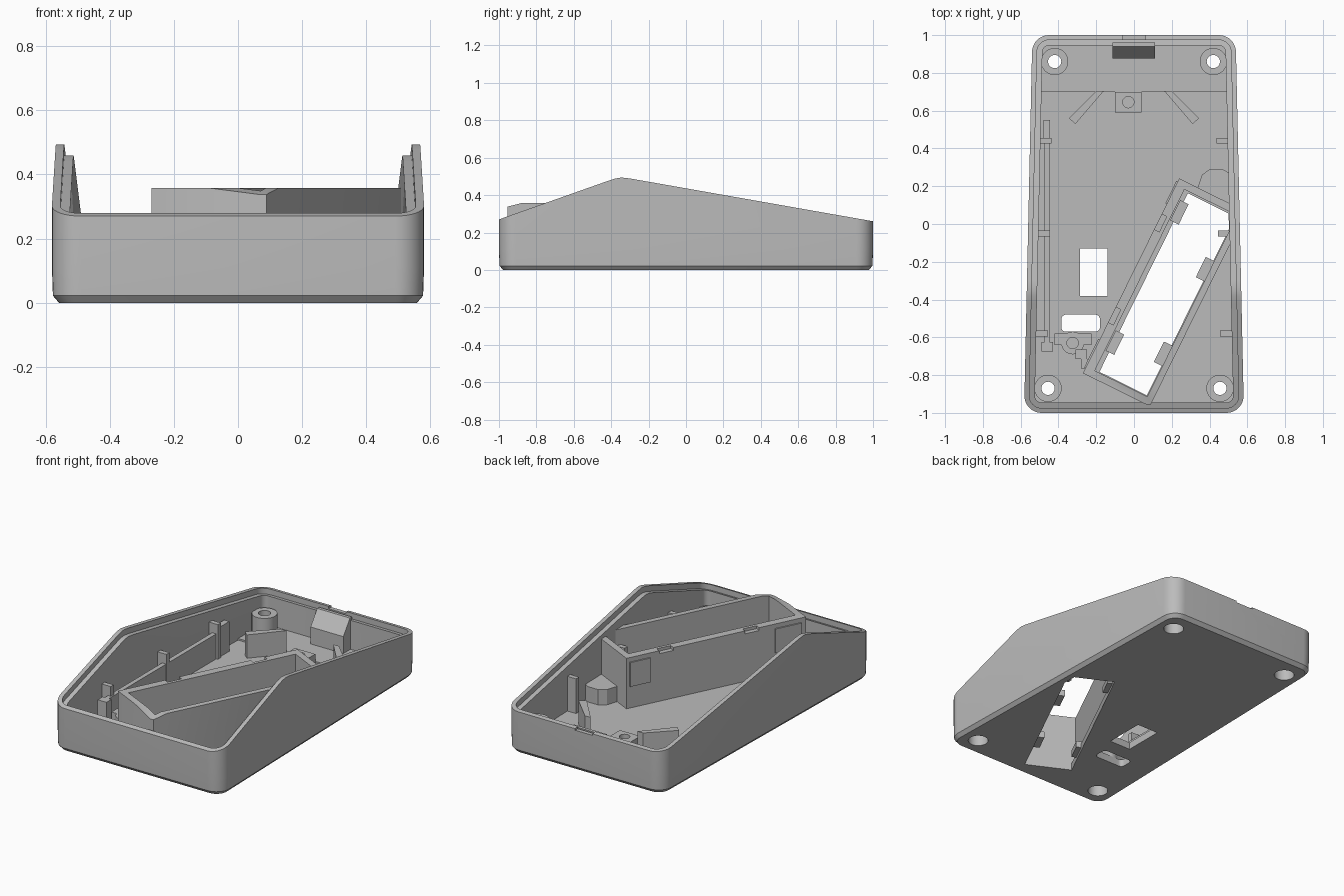
import bpy, bmesh, math
from mathutils import Vector

if "Cube" in bpy.data.objects:
    bpy.data.objects.remove(bpy.data.objects["Cube"])

grey = bpy.data.materials.new("plain_grey")
grey.use_nodes = True
colour = (0.5, 0.5, 0.5, 1)
grey.diffuse_color = colour
grey.node_tree.nodes["Principled BSDF"].inputs["Base Color"].default_value = colour

FLOOR = 0.045
WALL = 0.055


def loft(name, rings):
    """Closed solid through equal-length rings of 3D points."""
    bm = bmesh.new()
    loops = [[bm.verts.new(p) for p in ring] for ring in rings]
    n = len(loops[0])
    for a, b in zip(loops, loops[1:]):
        for i in range(n):
            j = (i + 1) % n
            bm.faces.new((a[i], a[j], b[j], b[i]))
    bm.faces.new(loops[0])
    bm.faces.new(loops[-1])
    bmesh.ops.recalc_face_normals(bm, faces=bm.faces)
    mesh = bpy.data.meshes.new(name)
    bm.to_mesh(mesh)
    bm.free()
    mesh.materials.append(grey)
    obj = bpy.data.objects.new(name, mesh)
    bpy.context.collection.objects.link(obj)
    return obj


def prism(name, pts, z0, z1):
    return loft(name, [[(x, y, z) for x, y in pts] for z in (z0, z1)])


def side_prism(name, pts, x0, x1):
    return loft(name, [[(x, y, z) for y, z in pts] for x in (x0, x1)])


def rect(x0, x1, y0, y1):
    return [(x0, y0), (x1, y0), (x1, y1), (x0, y1)]


def circle(x, y, r, n=32):
    return [(x + r * math.cos(math.tau * i / n), y + r * math.sin(math.tau * i / n)) for i in range(n)]


def rounded(corners, r, n=8):
    """Round four corners given anticlockwise from the back right."""
    pts = []
    for k, (x, y) in enumerate(corners):
        cx = x - math.copysign(r, 1 if k in (0, 3) else -1)
        cy = y - math.copysign(r, 1 if k in (0, 1) else -1)
        for i in range(n + 1):
            a = math.pi / 2 * (k + i / n)
            pts.append((cx + r * math.cos(a), cy + r * math.sin(a)))
    return pts


def outline(inset):
    f, b, e = 0.58 - inset, 0.54 - inset, 1 - inset
    return rounded([(b, e), (-b, e), (-f, -e), (f, -e)], max(0.09 - inset, 0.025))


def boolean(obj, tool, op="DIFFERENCE"):
    mod = obj.modifiers.new(op.lower(), "BOOLEAN")
    mod.operation, mod.object, mod.solver = op, tool, "EXACT"
    bpy.context.view_layer.objects.active = obj
    bpy.ops.object.modifier_apply(modifier=mod.name)
    bpy.data.objects.remove(tool)
    return obj


# Tray shell: chamfered foot, sloping rim, hollow inside
top = [(-1.1, 0.235), (-1, 0.27), (-0.42, 0.475), (-0.38, 0.488), (-0.345, 0.494),
       (-0.3, 0.489), (1, 0.26), (1.1, 0.242)]
levels = [(0.022, 0), (0.003, 0.022), (0, 0.11), (0, 0.7)]
shell = loft("tray_shell", [[(x, y, z) for x, y in outline(i)] for i, z in levels])
boolean(shell, side_prism("above_rim", top + [(1.1, 1), (-1.1, 1)], -1, 1))
boolean(shell, prism("cavity", outline(WALL), FLOOR, 1))

# Stepped ledge inside the rim
lowered = [(y, z - 0.035) for y, z in top]
step = prism("step", outline(0.026), 0.1, 0.9)
boolean(step, side_prism("above_step", lowered + [(1.1, 0.8), (-1.1, 0.8)], -1, 1), "INTERSECT")
boolean(shell, step)
boolean(shell, prism("back_notch", rect(-0.06, 0.06, 0.9, 1.1), 0.25, 0.4))

# Corner screw bosses, counterbored from underneath
for x, y in [(0.42, 0.86), (-0.42, 0.86), (0.455, -0.87), (-0.455, -0.87)]:
    boolean(shell, prism("boss", circle(x, y, 0.072), 0.03, 0.17), "UNION")
    boolean(shell, prism("bore", circle(x, y, 0.058), -0.1, 0.1))
    boolean(shell, prism("screw_hole", circle(x, y, 0.035), 0.05, 0.3))

# Floor windows
boolean(shell, prism("window", rect(-0.285, -0.14, -0.38, -0.13), -0.1, 0.1))
slot = [(-0.18, -0.48), (-0.385, -0.48), (-0.385, -0.57), (-0.18, -0.57)]
boolean(shell, prism("slot", rounded(slot, 0.025), -0.1, 0.1))

# Slanted compartment, open above and below
origin = Vector((-0.27, -0.79))
along = Vector((0.443, 0.896)).normalized()
across = Vector((along.y, -along.x))


def slanted(u0, u1, v0, v1):
    return [tuple(origin + along * u + across * v) for u, v in rect(u0, u1, v0, v1)]


hole = prism("hole", slanted(0.045, 1.1, 0.075, 0.355), -0.1, 0.1)
boolean(hole, prism("hole_limit", outline(WALL + 0.003), -0.2, 0.2), "INTERSECT")
boolean(shell, hole)
bay = prism("compartment_walls", slanted(0, 1.15, 0, 0.395), 0.02, 0.358)
boolean(bay, prism("bay_inside", slanted(0.04, 1.11, 0.05, 0.36), -0.1, 0.6))
boolean(bay, prism("bay_limit", outline(0.045), 0, 0.6), "INTERSECT")
# Lowered front corner and catch notches in the long walls
boolean(bay, side_prism("corner_slope", [(-1.1, 0.3), (-0.87, 0.36), (-0.87, 0.5), (-1.1, 0.5)], -0.1, 0.3))
for u in (0.3, 0.85):
    boolean(bay, prism("catch_notch", slanted(u, u + 0.09, -0.1, 0.03), 0.34, 0.5))

parts = [shell, bay]
for i, (u, v) in enumerate([(0.16, 0.075), (0.93, 0.075), (0.22, 0.33), (0.72, 0.33)]):
    parts.append(prism(f"compartment_tab_{i + 1}", slanted(u, u + 0.12, v - 0.02, v + 0.03), 0.02, 0.06))

# Raised pads outside the compartment wall
for i, (u0, u1) in enumerate([(0.03, 0.2), (1.0, 1.13)]):
    parts.append(prism(f"wall_pad_{i + 1}", slanted(u0, u1, -0.008, 0.01), 0.18, 0.33))

# Low rounded block behind the compartment
block = [(0.33, 0.17), (0.51, 0.09), (0.505, 0.27), (0.47, 0.29), (0.4, 0.29), (0.36, 0.26)]
parts.append(prism("rounded_block", block, 0.04, 0.14))

# Board rail along one side wall
parts.append(prism("side_rail", rect(-0.475, -0.447, -0.66, 0.45), 0.04, 0.2))
parts.append(prism("rail_end", rect(-0.48, -0.445, 0.45, 0.55), 0.04, 0.23))

# Wall ribs and diagonal braces, mirrored
for s, side in ((-1, "right"), (1, "left")):
    for i, y in enumerate((0.44, -0.05, -0.58)):
        outer = 0.515 - 0.02 * y
        pts = rect(s * (outer - 0.07), s * (outer + 0.02), y - 0.015, y + 0.015)
        parts.append(prism(f"{side}_rib_{i + 1}", pts, 0.04, 0.26))
    brace = [(0.345, 0.56), (0.31, 0.53), (0.16, 0.705), (0.2, 0.705)]
    parts.append(prism(f"{side}_brace", [(s * x, y) for x, y in brace], 0.04, 0.19))

# Raised floor strip at the back, with clipped corners towards the front
strip = prism("back_floor_step", [(-0.5, 0.7), (0.5, 0.7), (0.495, 0.95), (-0.495, 0.95)], 0.03, 0.055)
for x in (-0.42, 0.42):
    boolean(strip, prism("strip_hole", circle(x, 0.86, 0.065), 0, 0.2))
parts.append(strip)

# Post with a pilot hole
post = prism("drilled_post", rect(-0.1, 0.04, 0.59, 0.7), 0.04, 0.1)
boolean(post, prism("pilot", circle(-0.03, 0.645, 0.03), 0.06, 0.2))
parts.append(post)

# Hooded block with a sloping face at the back wall
hood = [(0.875, 0.04), (0.96, 0.04), (0.96, 0.25), (0.94, 0.25), (0.875, 0.16)]
parts.append(side_prism("hooded_block", hood, -0.115, 0.11))

# Bracket near the front floor slot
bracket = prism("slot_bracket", rect(-0.42, -0.225, -0.64, -0.58), 0.04, 0.13)
boolean(bracket, prism("bracket_boss", circle(-0.325, -0.63, 0.06), 0.04, 0.13), "UNION")
boolean(bracket, prism("bracket_hole", circle(-0.325, -0.63, 0.03), 0.06, 0.3))
parts.append(bracket)
for i, (x, y) in enumerate([(-0.28, -0.69), (-0.25, -0.74), (-0.46, -0.65)]):
    parts.append(prism(f"bracket_stop_{i + 1}", rect(x - 0.03, x + 0.03, y - 0.025, y + 0.025), 0.04, 0.2))

# Smooth curved walls, crisp edges
bpy.ops.object.select_all(action="DESELECT")
for obj in parts:
    obj.select_set(True)
bpy.context.view_layer.objects.active = shell
bpy.ops.object.shade_smooth_by_angle(angle=math.radians(30))
